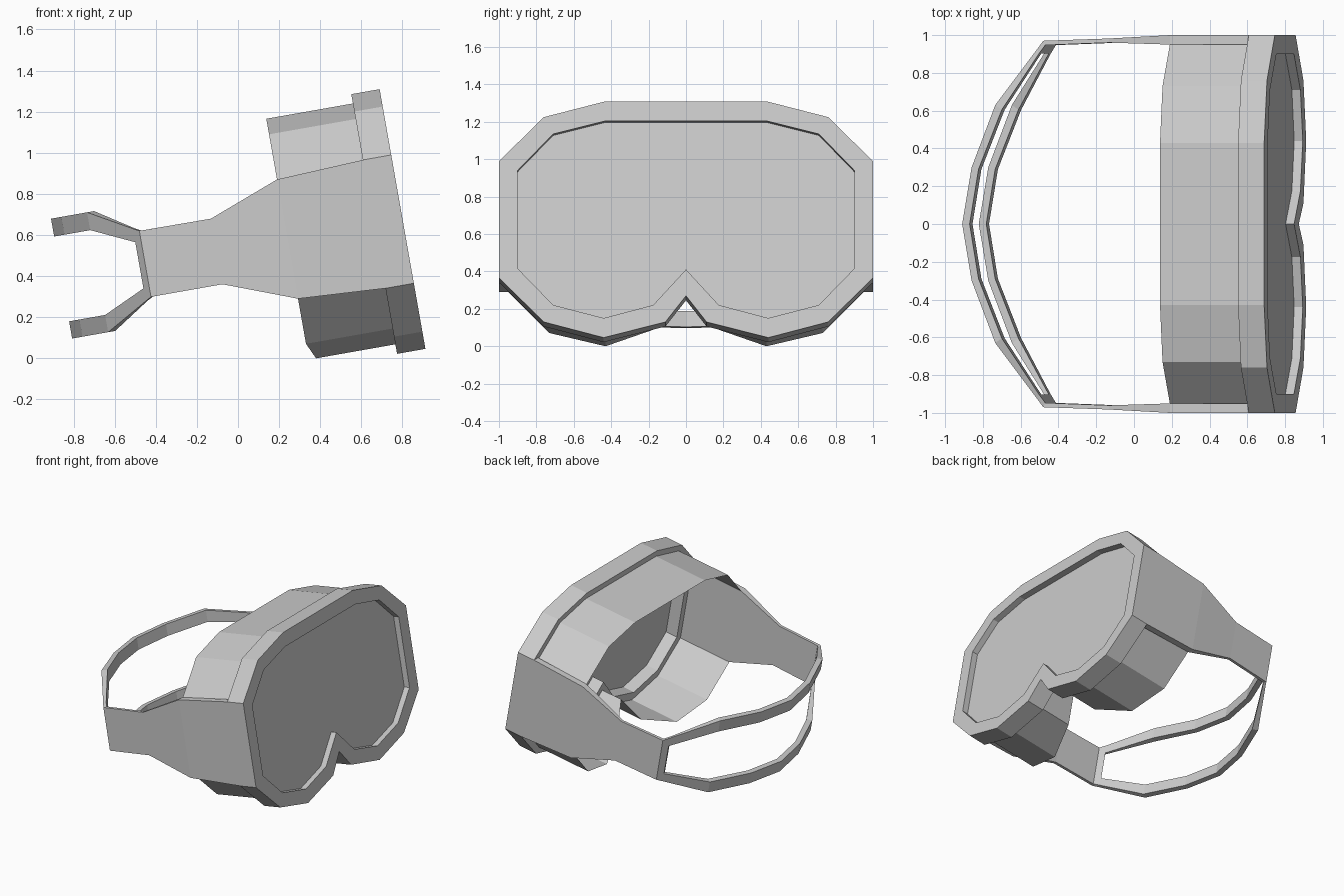
import bpy, bmesh, math
from mathutils import Matrix

if "Cube" in bpy.data.objects:
    bpy.data.objects.remove(bpy.data.objects["Cube"])

# Everything is drawn in a level frame (x depth, y width, z height), then tilted
TILT = Matrix.Rotation(math.radians(-10), 4, 'Y')
BACK, FRONT, LENS = 0.766, 0.906, 0.86


def make(name, verts, faces, recalc=True):
    bm = bmesh.new()
    vs = [bm.verts.new(v) for v in verts]
    for f in faces:
        bm.faces.new([vs[i] for i in f])
    if recalc:
        bmesh.ops.recalc_face_normals(bm, faces=bm.faces)
    bm.transform(TILT)
    me = bpy.data.meshes.new(name)
    bm.to_mesh(me)
    bm.free()
    ob = bpy.data.objects.new(name, me)
    bpy.context.collection.objects.link(ob)
    return ob


def mirrored(half):
    """Half outline ending at y=0 -> whole outline (y is the second-last value)."""
    return half + [p[:-2] + (-p[-2], p[-1]) for p in reversed(half[:-1])]


def loft(name, rings, closed=False, caps=False, skip=()):
    n, m = len(rings[0]), len(rings)
    verts = [v for r in rings for v in r]
    faces = []
    for j in range(m if closed else m - 1):
        k = (j + 1) % m
        for i in range(n):
            if i not in skip:
                i2 = (i + 1) % n
                faces.append((j * n + i, j * n + i2, k * n + i2, k * n + i))
    if caps:
        faces += [tuple(range(n)), tuple(range((m - 1) * n, m * n))]
    return make(name, verts, faces)


def at(outline, x):
    return [(x, y, z) for y, z in outline]


# Front rim with a recessed lens
outer = mirrored([(.43, 1.17), (.76, 1.084), (1, .845), (1, .211),
                  (.76, -.028), (.44, -.113), (.11, -.028), (0, .114)])
inner = mirrored([(.43, 1.064), (.71, .993), (.9, .795), (.9, .262),
                  (.71, .064), (.44, -.007), (.175, .064), (0, .257)])
loft("rim", [at(outer, FRONT), at(outer, BACK), at(inner, BACK), at(inner, FRONT)], closed=True)
make("lens", at(inner, LENS), [tuple(range(len(inner)))], recalc=False)

# Face shroud: open shell, cut away around the nose; the side plates close its sides
shroud = mirrored([(.338, .43, 1.124), (.338, .73, 1.047), (.338, .95, .824), (.338, .95, .235),
                   (.338, .73, .012), (.374, .43, -.066), (.5, .145, .012), (.6, 0, .19)])
loft("face_shroud", [[(BACK, y, z) for _, y, z in shroud], shroud], skip=(2, 11))

# Side plates: (outer x, outer y, inner x, inner y, bottom, top)
plate = [(BACK, 1, BACK, .95, .211, .845), (.338, 1, .338, .95, .235, .824),
         (-.012, .982, -.012, .96, .368, .692), (-.365, .97, -.355, .947, .368, .694),
         (-.394, .928, -.385, .903, .352, .71)]


def section(xo, yo, xi, yi, lo, hi, s=1):
    return [(xo, s * yo, lo), (xo, s * yo, hi), (xi, s * yi, hi), (xi, s * yi, lo)]


for side, s in (("left", 1), ("right", -1)):
    loft("side_plate_" + side, [section(*p, s) for p in plate], caps=True)

# Two head straps wrapping around the back
path = [(-.394, .928, -.385, .903), (-.6, .63, -.565, .605),
        (-.727, .3, -.69, .29), (-.778, 0, -.738, 0)]
for name, first, rest in (("upper_strap", (.643, .71), (.739, .827)),
                          ("lower_strap", (.352, .415), (.235, .32))):
    half = [section(*p, *(first if i == 0 else rest)) for i, p in enumerate(path)]
    rings = half + [[(x, -y, z) for x, y, z in r] for r in reversed(half[:-1])]
    loft(name, rings)
